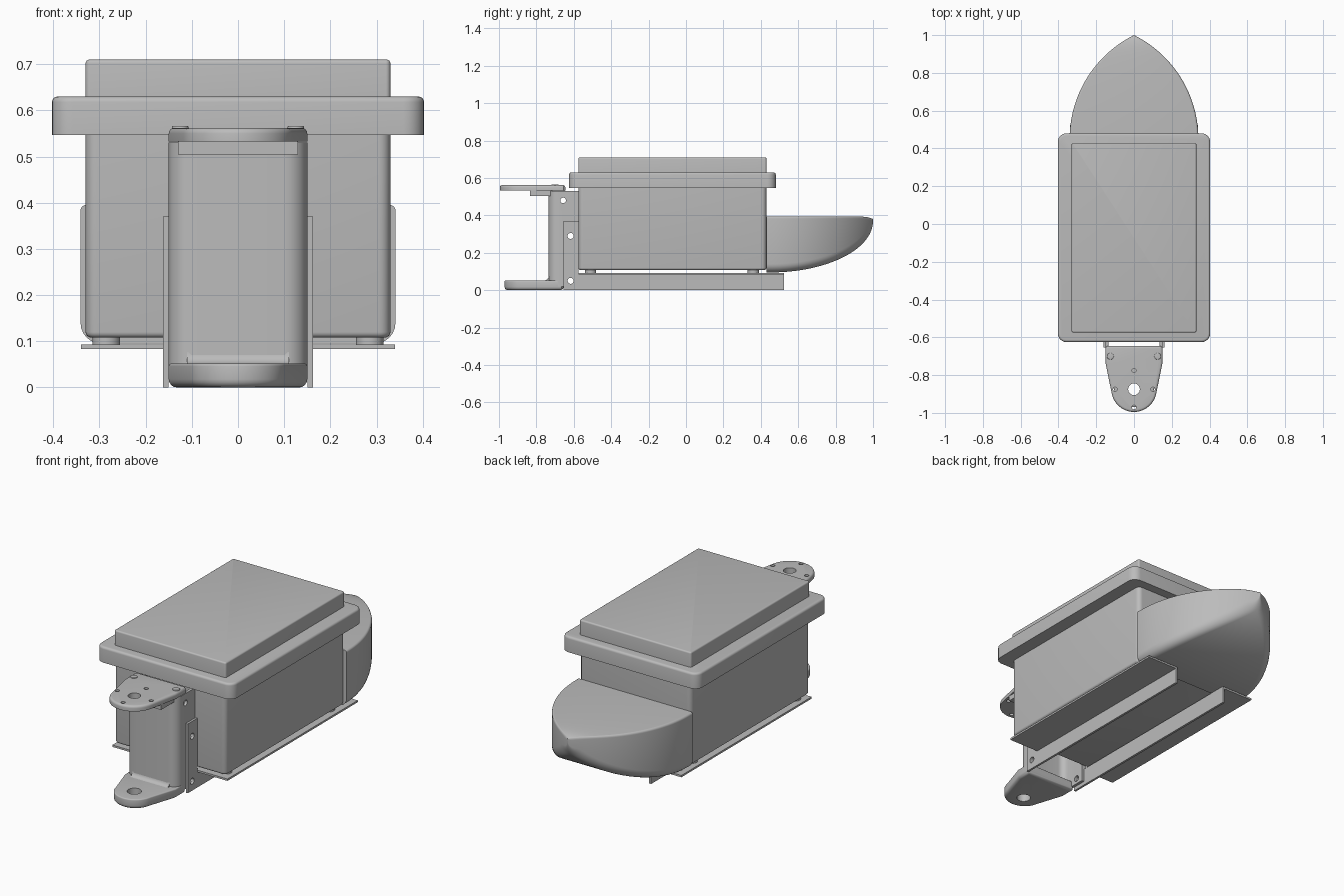
import bpy, bmesh, math
from mathutils import Matrix

cube = bpy.data.objects.get("Cube")
if cube:
    bpy.data.objects.remove(cube, do_unlink=True)

grey = bpy.data.materials.new("plain grey")
grey.use_nodes = True
grey.diffuse_color = (0.5, 0.5, 0.5, 1)
grey.node_tree.nodes["Principled BSDF"].inputs["Base Color"].default_value = (0.5, 0.5, 0.5, 1)


def finish(name, bm):
    """Turn a bmesh into a shaded grey object."""
    bmesh.ops.recalc_face_normals(bm, faces=bm.faces)
    mesh = bpy.data.meshes.new(name)
    bm.to_mesh(mesh)
    bm.free()
    mesh.materials.append(grey)
    ob = bpy.data.objects.new(name, mesh)
    bpy.context.collection.objects.link(ob)
    shade(ob)
    return ob


def shade(ob):
    bpy.ops.object.select_all(action='DESELECT')
    ob.select_set(True)
    bpy.context.view_layer.objects.active = ob
    bpy.ops.object.shade_smooth_by_angle(angle=math.radians(35))


def arc(cx, cy, r, a0, a1, n=6):
    steps = [math.radians(a0 + (a1 - a0) * i / n) for i in range(n + 1)]
    return [(cx + r * math.cos(a), cy + r * math.sin(a)) for a in steps]


def rounded_rect(x0, x1, y0, y1, low, high):
    """Outline with one radius for the low corners and one for the high ones."""
    return (arc(x0 + low, y0 + low, low, 180, 270) + arc(x1 - low, y0 + low, low, 270, 360)
            + arc(x1 - high, y1 - high, high, 0, 90) + arc(x0 + high, y1 - high, high, 90, 180))


def slab(name, outline, z0, z1, top=0, bottom=0):
    """Extrude a plan outline, rounding its top or bottom rim."""
    bm = bmesh.new()
    base = bm.faces.new([bm.verts.new((x, y, z0)) for x, y in outline])
    up = bmesh.ops.extrude_face_region(bm, geom=[base])["geom"]
    bmesh.ops.translate(bm, vec=(0, 0, z1 - z0),
                        verts=[v for v in up if isinstance(v, bmesh.types.BMVert)])
    for z, width in ((z1, top), (z0, bottom)):
        if width:
            rim = [e for e in bm.edges if all(abs(v.co.z - z) < 1e-5 for v in e.verts)]
            bmesh.ops.bevel(bm, geom=rim, offset=width, segments=4, profile=0.5, affect='EDGES')
    return finish(name, bm)


def block(name, x0, x1, y0, y1, z0, z1):
    return slab(name, [(x0, y0), (x1, y0), (x1, y1), (x0, y1)], z0, z1)


def drill(ob, holes, axis='Z'):
    """Cut round holes, each given as (x, y, z, radius)."""
    bm = bmesh.new()
    turn = Matrix.Rotation(math.pi / 2, 4, 'Y') if axis == 'X' else Matrix()
    for x, y, z, r in holes:
        bmesh.ops.create_cone(bm, cap_ends=True, segments=24, radius1=r, radius2=r, depth=0.15,
                              matrix=Matrix.Translation((x, y, z)) @ turn)
    cutter = finish("hole_cutter", bm)
    cutter.hide_render = True
    mod = ob.modifiers.new("holes", 'BOOLEAN')
    mod.object = cutter
    mod.operation = 'DIFFERENCE'
    mod.solver = 'EXACT'
    bpy.context.view_layer.objects.active = ob
    bpy.ops.object.modifier_apply(modifier=mod.name)
    bpy.data.objects.remove(cutter, do_unlink=True)
    shade(ob)


# Main box, overhanging lid and raised lid panel
slab("box_body", rounded_rect(-0.33, 0.33, -0.575, 0.43, 0.025, 0.025), 0.108, 0.56, bottom=0.012)
slab("lid_rim", rounded_rect(-0.403, 0.403, -0.625, 0.48, 0.045, 0.045), 0.547, 0.63, top=0.012)
slab("lid_panel", rounded_rect(-0.33, 0.33, -0.575, 0.43, 0.01, 0.01), 0.62, 0.71, top=0.008)

# Pointed nose: rounded sections narrowing in plan and rising underneath
bm = bmesh.new()
rings = []
start, length, half, bend = 0.45, 0.55, 0.341, 0.614
stations = [0.43] + [start + length * math.sin(math.pi / 2 * i / 32) for i in range(33)]
for y in stations:
    d = max(0, y - start)
    w = max(0.002, half - bend + math.sqrt(bend ** 2 - d ** 2))
    low = 0.37 - 0.275 * math.sqrt(max(0, 1 - (d / length) ** 2))
    high = 0.395 - 0.015 * (d / length) ** 20
    tall = high - low
    section = rounded_rect(-w, w, low, high, min(0.045, 0.9 * w, 0.4 * tall),
                           min(0.012, 0.9 * w, 0.4 * tall))
    rings.append([bm.verts.new((x, y, z)) for x, z in section])
for a, b in zip(rings, rings[1:]):
    for i in range(len(a)):
        j = (i + 1) % len(a)
        bm.faces.new((a[i], a[j], b[j], b[i]))
bm.faces.new(rings[0])
bm.faces.new(rings[-1])
finish("nose", bm)

# Angle rails with upright mounting tabs, and the feet on top of them
for side, s in (("left", 1), ("right", -1)):
    def span(a, b):
        return min(s * a, s * b), max(s * a, s * b)
    block(side + "_rail_flange", *span(0.15, 0.34), -0.575, 0.525, 0.083, 0.093)
    block(side + "_rail_web", *span(0.15, 0.162), -0.575, 0.525, 0, 0.084)
    tab = block(side + "_rail_tab", *span(0.1505, 0.162), -0.655, -0.574, 0, 0.37)
    drill(tab, [(s * 0.156, -0.617, z, 0.016) for z in (0.05, 0.29)], 'X')
    for end, y in (("front", -0.51), ("back", 0.36)):
        slab(side + "_" + end + "_foot", arc(s * 0.285, y, 0.03, 0, 345, 23), 0.092, 0.112)

# Upright bracket: a channel with rounded front corners, open to the box
outer = arc(-0.10, -0.685, 0.05, 180, 270) + arc(0.10, -0.685, 0.05, 270, 360)
inner = arc(0.10, -0.685, 0.035, 360, 270) + arc(-0.10, -0.685, 0.035, 270, 180)
channel = slab("bracket_channel", [(-0.15, -0.575)] + outer + [(0.15, -0.575), (0.135, -0.575)]
               + inner + [(-0.135, -0.575)], 0.02, 0.53)
drill(channel, [(s * 0.142, -0.657, 0.48, 0.015) for s in (-1, 1)]
      + [(s * 0.142, -0.617, z, 0.016) for s in (-1, 1) for z in (0.05, 0.29)], 'X')


def tongue(back, nose_y, r):
    """Plan of a plate that tapers to a round nose."""
    return ([(-0.14, back), (-0.15, back - 0.01), (-0.15, -0.74)]
            + arc(0, nose_y + r, r, 190, 350, 20)
            + [(0.15, -0.74), (0.15, back - 0.01), (0.14, back)])


# Top plate with its bolt pattern, and the step under it
top_plate = slab("bracket_top_plate", tongue(-0.645, -0.995, 0.12), 0.533, 0.562, top=0.012)
drill(top_plate, [(0, -0.875, 0.55, 0.031), (0, -0.97, 0.55, 0.011), (0, -0.775, 0.55, 0.011)]
      + [(s * 0.1, -0.875, 0.55, 0.011) for s in (-1, 1)])
block("bracket_top_step", -0.13, 0.13, -0.835, -0.65, 0.505, 0.535)
for side, s in (("left", 1), ("right", -1)):
    slab(side + "_bolt", arc(s * 0.125, -0.70, 0.018, 0, 345, 23), 0.555, 0.566, top=0.003)

# Bottom plate with its pivot hole, and the fillet against the upright
bottom_plate = slab("bracket_bottom_plate", tongue(-0.655, -0.97, 0.105), 0, 0.052,
                    top=0.006, bottom=0.018)
drill(bottom_plate, [(0, -0.875, 0.025, 0.035)])
bm = bmesh.new()
profile = [(-0.73, 0.05)] + arc(-0.76, 0.077, 0.026, 270, 360)
ends = [[bm.verts.new((x, y, z)) for y, z in profile] for x in (-0.11, 0.11)]
for loop in ends:
    bm.faces.new(loop)
for i in range(len(profile)):
    j = (i + 1) % len(profile)
    bm.faces.new((ends[0][i], ends[0][j], ends[1][j], ends[1][i]))
finish("bracket_fillet", bm)
